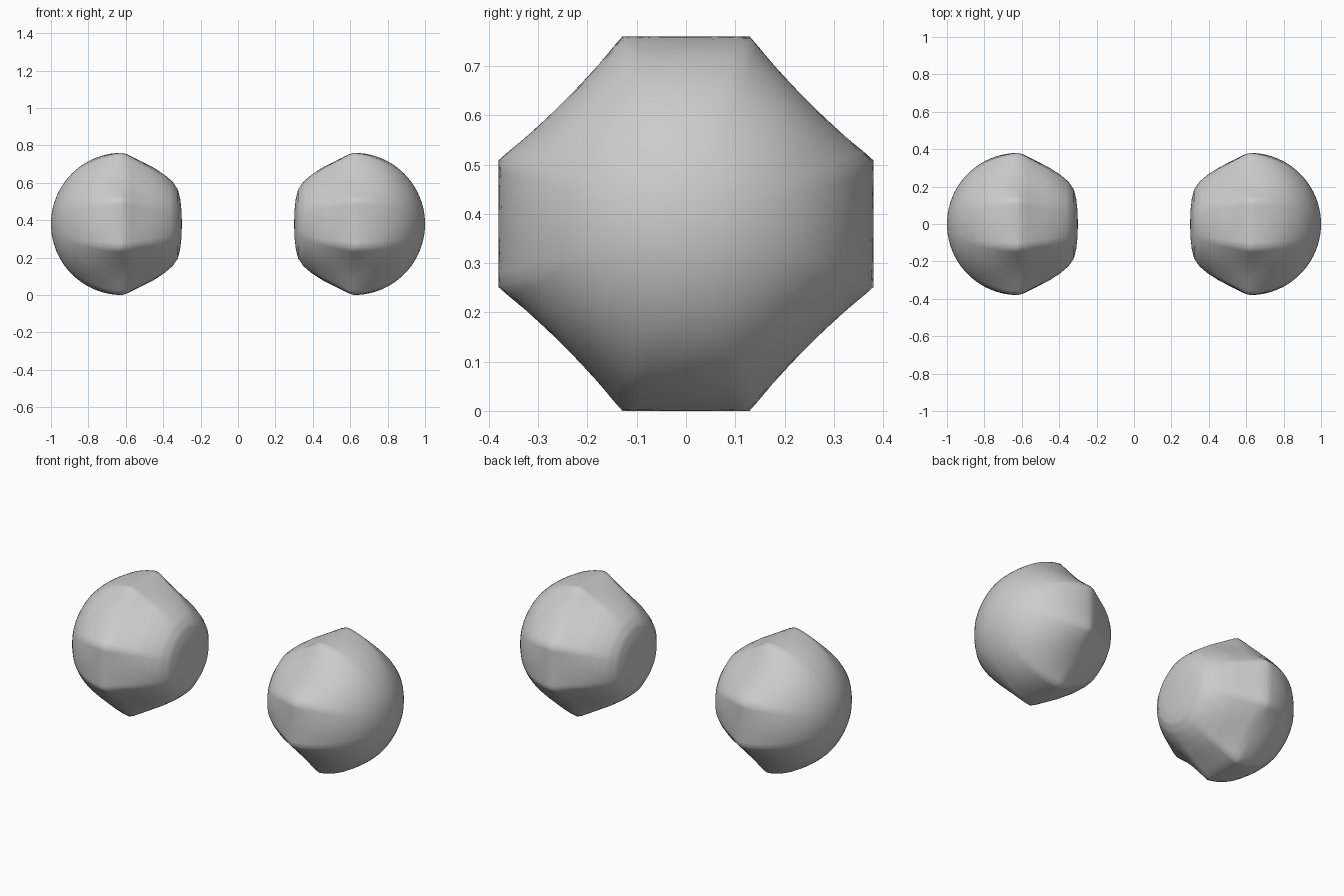
import bpy, bmesh, math

if "Cube" in bpy.data.objects:
    bpy.data.objects.remove(bpy.data.objects["Cube"])

R = 0.38          # distance from centre to the flat sides
CX = 0.62         # ridge plane of each ball
SEG = 96

# profile of the inner, flattened end: (offset from ridge, radius)
INNER = [(0, .38), (.03, .371), (.1, .336), (.17, .300), (.228, .262),
         (.27, .226), (.298, .185), (.311, .135), (.318, .07)]
INNER_TIP = .32


def ridge(theta):
    """Eight-cornered ridge outline relative to R, with dished diagonals."""
    t = theta % (math.pi / 2)
    t = min(t, math.pi / 2 - t)
    c = math.atan2(.13, R)
    if t <= c:
        return 1 / math.cos(t)
    u = (t - c) / (math.pi / 4 - c)
    line = (.51 / math.sqrt(2)) / math.cos(math.pi / 4 - t)
    return line / R * (1 - .035 * math.sin(u * math.pi / 2))


def inner_rings():
    rings = []
    for (d0, r0), (d1, r1) in zip(INNER, INNER[1:]):
        for k in range(3):
            f = k / 3
            rings.append((d0 + (d1 - d0) * f, r0 + (r1 - r0) * f))
    rings.append(INNER[-1])
    return rings


def ball(name, side):
    bm = bmesh.new()
    # (x offset, radius, amount of ridge outline) from outer pole to inner pole
    rings = []
    for i in range(1, 20):
        a = math.pi / 2 * i / 20
        d = R * math.cos(a)
        rings.append((d, R * math.sin(a), (1 - d / R) ** 1.5))
    rings += [(-d, r, (1 - d / INNER_TIP) ** 1.1) for d, r in inner_rings()]

    loops = []
    for d, r, s in rings:
        loop = []
        for j in range(SEG):
            t = 2 * math.pi * j / SEG
            q = r * (1 + s * (ridge(t) - 1))
            loop.append(bm.verts.new((side * (CX + d), q * math.cos(t), R + q * math.sin(t))))
        loops.append(loop)
    for a, b in zip(loops, loops[1:]):
        for j in range(SEG):
            k = (j + 1) % SEG
            bm.faces.new((a[j], a[k], b[k], b[j]))
    # close both poles
    for loop, x in ((loops[0], CX + R), (loops[-1], CX - INNER_TIP)):
        tip = bm.verts.new((side * x, 0, R))
        for j in range(SEG):
            bm.faces.new((loop[j], loop[(j + 1) % SEG], tip))
    bmesh.ops.recalc_face_normals(bm, faces=bm.faces)
    for f in bm.faces:
        f.smooth = True
    me = bpy.data.meshes.new(name)
    bm.to_mesh(me)
    bm.free()
    ob = bpy.data.objects.new(name, me)
    bpy.context.collection.objects.link(ob)


ball("left_ball", -1)
ball("right_ball", 1)
